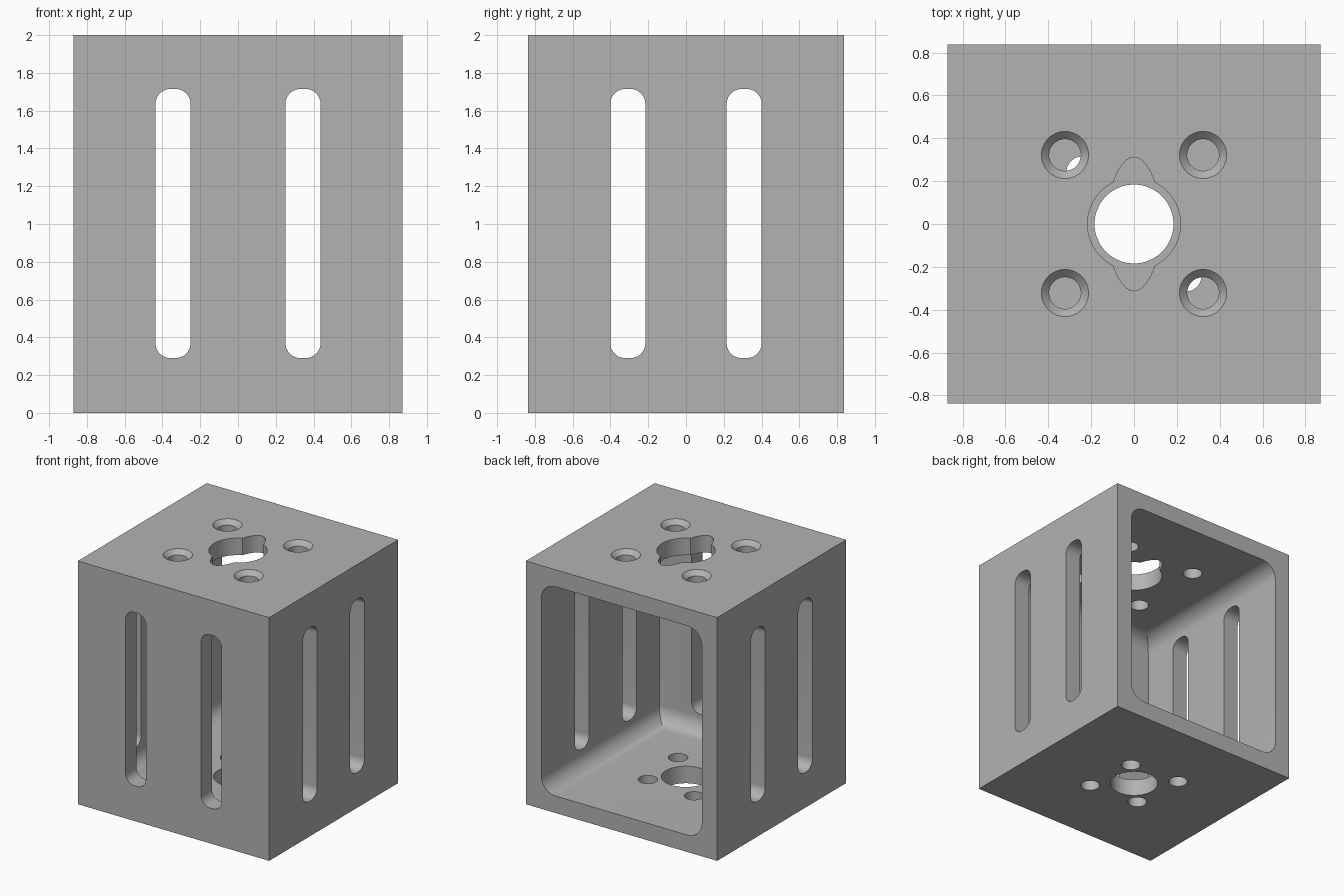
import bpy, bmesh, math
from mathutils import Vector

W, D, H, T = 1.74, 1.675, 2.0, 0.14   # outer size and wall thickness
R = 0.13                              # inner fillet radius

cube = bpy.data.objects.get("Cube")
if cube:
    bpy.data.objects.remove(cube, do_unlink=True)

grey = bpy.data.materials.new("light_grey")
grey.use_nodes = True
colour = (0.45, 0.45, 0.45, 1)
grey.diffuse_color = colour
grey.node_tree.nodes["Principled BSDF"].inputs["Base Color"].default_value = colour


def finish(bm, name):
    bmesh.ops.recalc_face_normals(bm, faces=bm.faces)
    mesh = bpy.data.meshes.new(name)
    bm.to_mesh(mesh)
    bm.free()
    mesh.materials.append(grey)
    ob = bpy.data.objects.new(name, mesh)
    bpy.context.collection.objects.link(ob)
    return ob


def prism(name, outline, axis, lo, hi):
    """Extrude a 2D outline along an axis; outline axes are the remaining two in order."""
    place = {"x": lambda u, v: (lo, u, v),
             "y": lambda u, v: (u, lo, v),
             "z": lambda u, v: (u, v, lo)}[axis]
    bm = bmesh.new()
    face = bm.faces.new([bm.verts.new(place(u, v)) for u, v in outline])
    out = bmesh.ops.extrude_face_region(bm, geom=[face])
    step = Vector([(hi - lo) * (a == axis) for a in "xyz"])
    bmesh.ops.translate(bm, vec=step, verts=[g for g in out["geom"] if isinstance(g, bmesh.types.BMVert)])
    return finish(bm, name)


def rounded_rect(u0, u1, v0, v1, r, n=10):
    pts = []
    corners = [(u1 - r, v1 - r), (u0 + r, v1 - r), (u0 + r, v0 + r), (u1 - r, v0 + r)]
    for k, (cu, cv) in enumerate(corners):
        for i in range(n + 1):
            a = (k + i / n) * math.pi / 2
            pts.append((cu + r * math.cos(a), cv + r * math.sin(a)))
    return pts


def lathe_hole(name, x, y, z0, z1, r0, r1, n=48):
    """Round or tapered hole cutter between two heights."""
    bm = bmesh.new()
    bmesh.ops.create_cone(bm, cap_ends=True, segments=n, radius1=r0, radius2=r1, depth=z1 - z0)
    bmesh.ops.translate(bm, vec=(x, y, (z0 + z1) / 2), verts=bm.verts)
    return finish(bm, name)


def boolean(target, cutter, operation="DIFFERENCE"):
    mod = target.modifiers.new("cut", "BOOLEAN")
    mod.object, mod.operation, mod.solver = cutter, operation, "EXACT"
    graph = bpy.context.evaluated_depsgraph_get()
    graph.update()
    mesh = bpy.data.meshes.new_from_object(target.evaluated_get(graph))
    target.modifiers.clear()
    target.data = mesh
    bpy.data.objects.remove(cutter, do_unlink=True)


# Outer block
bm = bmesh.new()
bmesh.ops.create_cube(bm, size=1)
bmesh.ops.scale(bm, vec=(W, D, H), verts=bm.verts)
bmesh.ops.translate(bm, vec=(0, 0, H / 2), verts=bm.verts)
housing = finish(bm, "housing")

# Cavity open at the back, with filleted floor and ceiling edges
cavity = prism("cavity", rounded_rect(T - W / 2, W / 2 - T, T, H - T, R), "y", -D, D)
depth = prism("cavity_depth", rounded_rect(T - D / 2, D, T, H - T, R), "x", -W, W)
boolean(cavity, depth, "INTERSECT")
boolean(housing, cavity)

# Long slots in the front wall and through both side walls
for s in (-1, 1):
    front = rounded_rect(s * 0.344 - 0.093, s * 0.344 + 0.093, 0.29, 1.715, 0.08)
    boolean(housing, prism("front_slot", front, "y", -D, 0))
    side = rounded_rect(s * 0.308 - 0.093, s * 0.308 + 0.093, 0.29, 1.715, 0.08)
    boolean(housing, prism("side_slot", side, "x", -W, W))

# Countersunk holes above, plain holes below on two different spacings
for sx in (-1, 1):
    for sy in (-1, 1):
        x, y = sx * 0.322, sy * 0.322
        boolean(housing, lathe_hole("screw_hole", x, y, H - 0.3, H + 0.1, 0.074, 0.074))
        boolean(housing, lathe_hole("countersink", x, y, H - 0.036, H + 0.01, 0.074, 0.12))
        p = 0.204 if sx == sy else 0.242
        boolean(housing, lathe_hole("floor_hole", sx * p, sy * p, -0.1, 0.3, 0.073, 0.073))

# Central openings: round in the floor, round with two lobes in the top
boolean(housing, lathe_hole("floor_opening", 0, 0, -0.1, 0.3, 0.184, 0.184, 64))
lobe = [(0.094, 0.2), (0.085, 0.225), (0.073, 0.25), (0.057, 0.275), (0.036, 0.298), (0.018, 0.308)]
start = math.atan2(0.195, 0.097)
arc = [(0.217 * math.cos(a), 0.217 * math.sin(a))
       for a in (-start + 2 * start * i / 24 for i in range(25))]
half = arc + lobe + [(0, 0.312)] + [(-x, y) for x, y in reversed(lobe)]
outline = half + [(-x, -y) for x, y in half]
# The second half turn repeats the side arc and the lower lobe
boolean(housing, prism("top_opening", outline, "z", H - 0.3, H + 0.1))

bpy.ops.object.select_all(action="DESELECT")
housing.select_set(True)
bpy.context.view_layer.objects.active = housing
bpy.ops.object.shade_smooth_by_angle(angle=math.radians(30))
